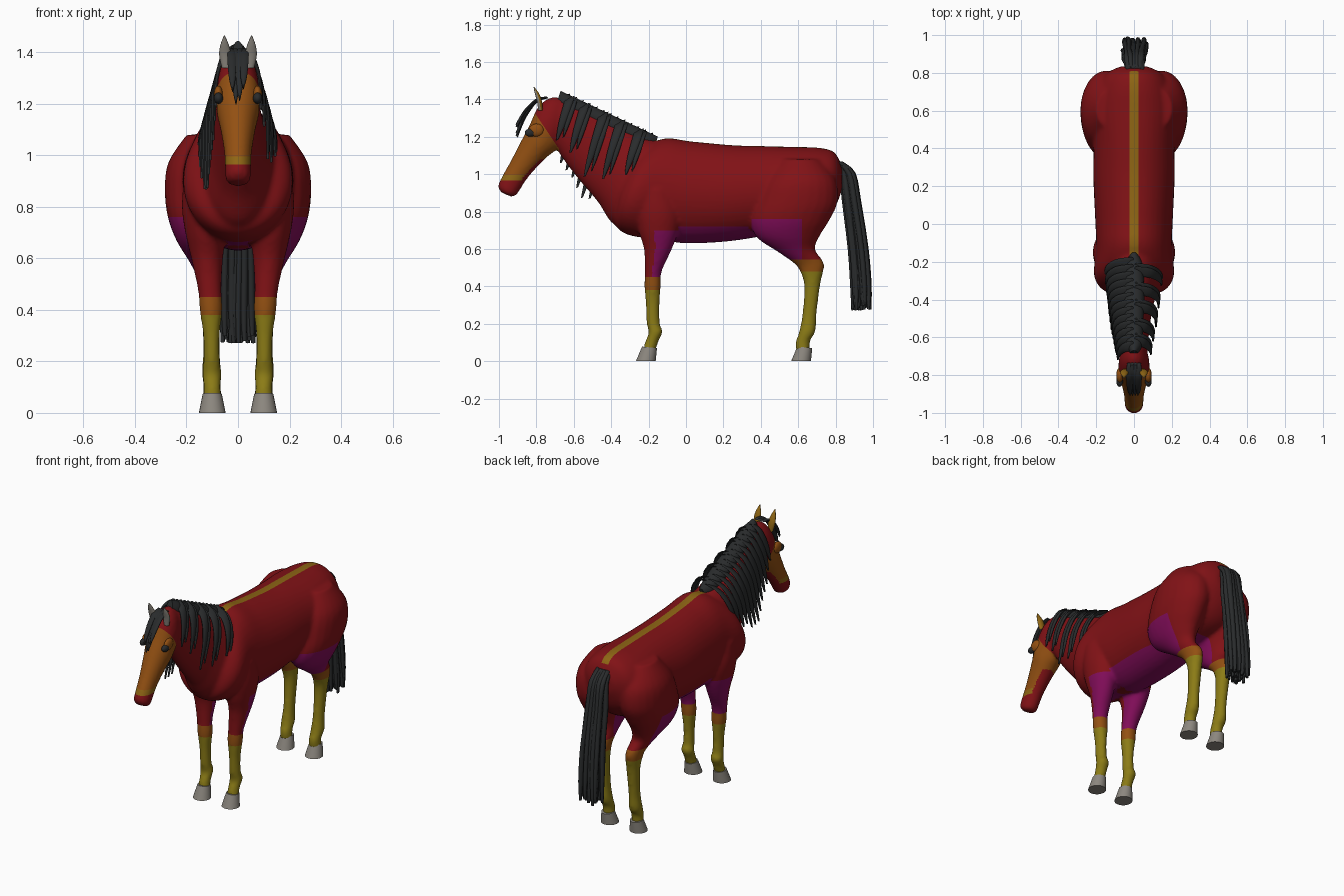
import bpy, bmesh, math, random
from mathutils import Vector, Matrix

random.seed(4)
if "Cube" in bpy.data.objects:
    bpy.data.objects.remove(bpy.data.objects["Cube"])


def material(name, r, g, b):
    m = bpy.data.materials.new(name)
    m.use_nodes = True
    m.diffuse_color = (r, g, b, 1)
    node = m.node_tree.nodes["Principled BSDF"]
    node.inputs["Base Color"].default_value = (r, g, b, 1)
    node.inputs["Roughness"].default_value = 0.8
    return m


red = material("coat red", .22, .006, .008)
orange = material("face orange", .29, .08, .006)
yellow = material("leg yellow", .26, .2, .008)
magenta = material("belly magenta", .22, .004, .1)
stripe = material("back stripe", .27, .13, .007)
grey = material("hoof grey", .26, .24, .21)
black = material("hair black", .022, .024, .025)


def spline(rows, steps):
    """Smooth run of rows through the given rows."""
    out = []
    for i in range(len(rows) - 1):
        quad = [rows[max(i - 1, 0)], rows[i], rows[i + 1], rows[min(i + 2, len(rows) - 1)]]
        for k in range(steps):
            t = k / steps
            out.append([b + .5 * t * (c - a + t * (2*a - 5*b + 4*c - d + t * (3*(b - c) + d - a)))
                        for a, b, c, d in zip(*quad)])
    out.append(rows[-1])
    return out


def loft(bm, rows, segs=24, steps=5, side=1):
    """Skin elliptical rings; a row is two edge points (y, z, y, z), centre x, half width."""
    rings = []
    for ya, za, yb, zb, x, w in spline(rows, steps):
        ring = []
        for k in range(segs):
            c, s = math.cos(math.tau * k / segs), math.sin(math.tau * k / segs)
            ring.append(bm.verts.new((side * x + w * s, (ya + yb) / 2 + (ya - yb) / 2 * c,
                                      (za + zb) / 2 + (za - zb) / 2 * c)))
        rings.append(ring)
    faces = [bm.faces.new(rings[0]), bm.faces.new(rings[-1][::-1])]
    for p, q in zip(rings, rings[1:]):
        for k in range(segs):
            j = (k + 1) % segs
            faces.append(bm.faces.new((p[k], q[k], q[j], p[j])))
    bmesh.ops.recalc_face_normals(bm, faces=faces)


def finish(bm, name, *mats):
    mesh = bpy.data.meshes.new(name)
    bm.to_mesh(mesh)
    bm.free()
    for m in mats:
        mesh.materials.append(m)
    mesh.shade_smooth()
    mesh.set_sharp_from_angle(angle=math.radians(50))
    ob = bpy.data.objects.new(name, mesh)
    bpy.context.collection.objects.link(ob)
    return ob


# Body: torso, neck, head and legs, fused into one skin
torso = [(-.36, .9, -.39, .78, 0, .07), (-.33, 1, -.365, .71, 0, .165), (-.25, 1.12, -.29, .67, 0, .212),
         (-.12, 1.19, -.14, .65, 0, .2), (.03, 1.175, 0, .63, 0, .205), (.25, 1.155, .22, .64, 0, .215),
         (.42, 1.15, .42, .67, 0, .215), (.6, 1.145, .6, .7, 0, .225), (.72, 1.14, .72, .74, 0, .2),
         (.795, 1.115, .795, .82, 0, .15), (.835, 1.04, .835, .92, 0, .07)]
neck = [(.05, 1.14, -.25, .7, 0, .17), (-.18, 1.185, -.385, .73, 0, .15), (-.32, 1.25, -.47, .85, 0, .11),
        (-.47, 1.325, -.58, .98, 0, .085), (-.6, 1.385, -.67, 1.1, 0, .075), (-.69, 1.4, -.7, 1.16, 0, .07)]
head = [(-.64, 1.4, -.63, 1.2, 0, .05), (-.72, 1.41, -.68, 1.15, 0, .076), (-.79, 1.36, -.705, 1.12, 0, .082),
        (-.835, 1.265, -.745, 1.09, 0, .083), (-.88, 1.18, -.79, 1.045, 0, .069),
        (-.94, 1.065, -.85, .975, 0, .054), (-.99, .975, -.885, .92, 0, .05),
        (-1.004, .935, -.91, .885, 0, .048), (-.99, .903, -.935, .88, 0, .032)]
foreleg = [(-.27, .92, -.06, .92, .12, .09), (-.27, .8, -.03, .8, .128, .09), (-.255, .7, -.04, .7, .125, .08),
           (-.225, .6, -.075, .6, .12, .062), (-.22, .48, -.13, .48, .11, .046),
           (-.222, .4, -.135, .4, .105, .044), (-.215, .3, -.142, .3, .103, .032),
           (-.21, .2, -.14, .2, .102, .032), (-.2, .15, -.125, .16, .102, .038),
           (-.22, .1, -.145, .11, .1, .033), (-.23, .05, -.165, .055, .1, .036)]
hindleg = [(.5, 1.08, .72, 1.08, .11, .09), (.42, .97, .8, .97, .14, .132), (.37, .85, .81, .85, .148, .136),
           (.345, .75, .765, .75, .15, .12), (.38, .66, .715, .67, .145, .092), (.49, .585, .69, .6, .13, .062),
           (.575, .525, .73, .54, .115, .047), (.61, .48, .738, .5, .11, .043),
           (.632, .4, .718, .41, .105, .038), (.622, .25, .698, .25, .103, .032),
           (.603, .15, .692, .16, .103, .038), (.585, .1, .665, .11, .1, .034),
           (.59, .05, .66, .055, .1, .036)]
bm = bmesh.new()
for part in (torso, neck, head):
    loft(bm, part, 40)
for side in (1, -1):
    for leg in (foreleg, hindleg):
        loft(bm, leg, 24, side=side)
body = finish(bm, "body")
remesh = body.modifiers.new("fuse", "REMESH")
remesh.mode = "VOXEL"
remesh.voxel_size = .011
smooth = body.modifiers.new("soften", "SMOOTH")
smooth.iterations = 6
evaluated = body.evaluated_get(bpy.context.evaluated_depsgraph_get())
skin = bpy.data.meshes.new_from_object(evaluated)
bpy.data.objects.remove(body)

# Cut the skin along the edges of its coloured areas
bm = bmesh.new()
bm.from_mesh(skin)
FACE = Vector((0, .83, .56))
cuts = [((x, 0, 0), (1, 0, 0)) for x in (-.024, .024)]
cuts += [((0, 0, z), (0, 0, 1)) for z in (.38, .45, .48, .545, .7, .72, .76, .965, .995)]
cuts += [((0, y, 0), (0, 1, 0)) for y in (.35, .62)] + [(FACE * .072, FACE)]
for point, normal in cuts:
    bmesh.ops.bisect_plane(bm, geom=bm.verts[:] + bm.edges[:] + bm.faces[:], dist=.0002,
                           plane_co=point, plane_no=normal)
bm.normal_update()


def coat(c, n):
    """Index of the coat colour at a place on the skin."""
    if c.y < -.68 and c.dot(FACE) < .072:
        if c.z < .965 or (n.y > .5 and n.z < -.2 and c.z < 1.08):
            return 0
        return 4 if c.z < .995 else 1
    hind = c.y > .35
    if c.z < (.48 if hind else .38):
        return 2
    if c.z < (.545 if hind else .45):
        return 1
    if hind and c.z < .76 and c.y < .62 and n.y < .5:
        return 3
    if not hind and c.y > -.25 and n.y > -.15 and c.z < (.72 if c.y > -.04 else .7):
        return 3
    if abs(c.x) < .024 and n.z > .5 and -.18 < c.y < .82:
        return 4
    return 0


for f in bm.faces:
    f.material_index = coat(f.calc_center_median(), f.normal)
finish(bm, "body", red, orange, yellow, magenta, stripe)

# Hooves, ears and eyes
for side, label in ((1, "left"), (-1, "right")):
    for place, y in (("front", 0), ("hind", .83)):
        bm = bmesh.new()
        loft(bm, [(-.235 + y, .078, -.155 + y, .07, .1, .037), (-.268 + y, 0, -.162 + y, 0, .1, .052)],
             24, 3, side)
        finish(bm, f"{place}_{label}_hoof", grey)

    bm = bmesh.new()
    loft(bm, [(-.79, 1.34, -.765, 1.34, .047, .016), (-.797, 1.39, -.77, 1.39, .05, .023),
              (-.808, 1.43, -.785, 1.43, .052, .016), (-.815, 1.465, -.81, 1.465, .053, .002)], 16, 4, side)
    for f in bm.faces:
        f.material_index = int(f.normal.y > 0)
    finish(bm, label + "_ear", grey, stripe)

    for part, y, z, size, mat in (("eye", -.832, 1.222, (.018, .03, .022), black),
                                  ("brow", -.8, 1.235, (.018, .04, .035), orange)):
        bm = bmesh.new()
        spot = Matrix.Translation((side * .076, y, z)) @ Matrix.Diagonal((*size, 1))
        bmesh.ops.create_uvsphere(bm, u_segments=20, v_segments=12, radius=1, matrix=spot)
        finish(bm, f"{label}_{part}", mat)


# Mane: a ridge along the crest, with locks lying on the neck
def crest(y):
    return 1.19 - .47 * (y + .17)


def lock(bm, y, length, wide, side):
    girth = .08 + .15 * (y + .6)
    rows = []
    for t in (0, .1, .3, .55, .8, 1):
        drop = t * length
        out = girth * math.sqrt(max(0, 1 - (1 - min(drop / .2, 1)) ** 2)) + .012
        mid, half = y - .3 * drop, wide * (1 - .8 * t ** 3)
        z = crest(y) + .01 - drop
        rows.append((mid - half, z - half * .3, mid + half, z + half * .3, out, .013 - .008 * t))
    loft(bm, rows, 10, 3, side)


bm = bmesh.new()
loft(bm, [(y, crest(y) + .02, y - .03, crest(y) - .07, 0, w) for y, w in
          ((-.15, .02), (-.2, .045), (-.35, .055), (-.5, .05), (-.62, .045), (-.67, .02))], 16, 4)
for i in range(13):
    y = -.645 + i * .037
    lock(bm, y, .25 + .17 * math.sin(math.pi * i / 12) + random.uniform(-.03, .03), .026, -1)
for y, length in ((-.62, .23), (-.54, .26), (-.44, .34), (-.35, .31), (-.25, .24)):
    lock(bm, y, length, .026, 1)
    lock(bm, y + .025, length * .88, .018, 1)
finish(bm, "mane", black)

# Forelock
bm = bmesh.new()
for x, low in ((-.026, 1.25), (-.01, 1.2), (.008, 1.215), (.026, 1.26)):
    rows = []
    for y, t, w in ((-.74, 0, .012), (-.8, .1, .017), (-.855, .45, .016), (-.885, .75, .012), (-.905, 1, .002)):
        z = 1.41 + (low - 1.41) * t
        rows.append((y - .006, z + .006, y + .006, z - .004, x * (1 - .2 * t), w))
    loft(bm, rows, 10, 3)
finish(bm, "forelock", black)

# Tail: a bundle of long strands
bm = bmesh.new()
for i in range(44):
    u, v = random.uniform(-1, 1), random.uniform(-1, 1)
    rows = []
    for y, z, spread, r in ((.8, 1.06, .035, .014), (.86, 1, .045, .015), (.885, .85, .052, .015),
                            (.92, .6, .06, .014), (.935, .4, .064, .013),
                            (.937, .27 + .03 * random.random(), .066, .008)):
        mid = y + v * spread * .7
        rows.append((mid - r, z, mid + r, z + r * .5, u * spread + random.uniform(-.005, .005), r))
    loft(bm, rows, 8, 3)
finish(bm, "tail", black)
